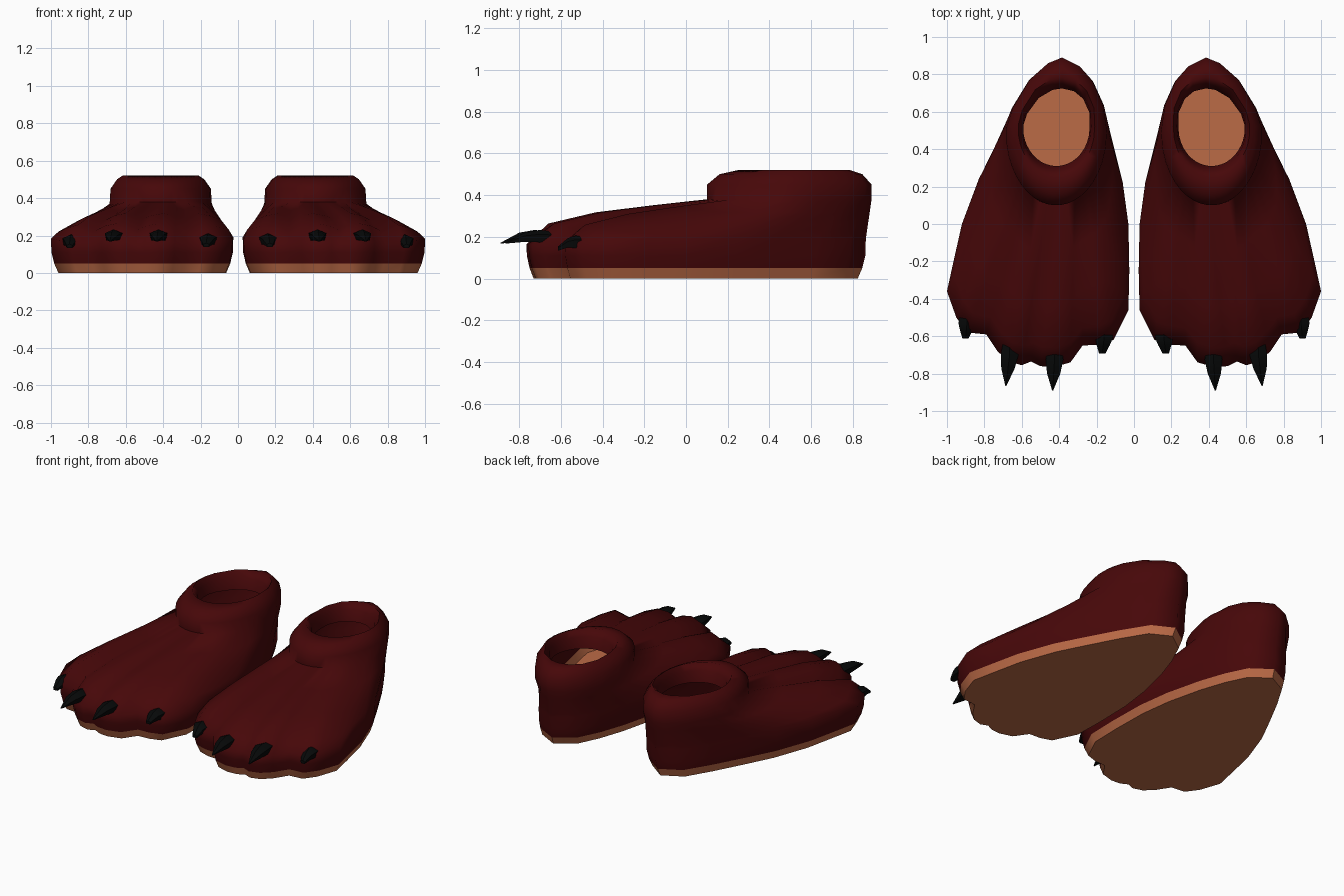
import bpy, bmesh, math
from mathutils import Vector

if "Cube" in bpy.data.objects:
    bpy.data.objects.remove(bpy.data.objects["Cube"])


def material(name, rgb):
    m = bpy.data.materials.new(name)
    m.diffuse_color = (*rgb, 1)
    m.use_nodes = True
    m.node_tree.nodes["Principled BSDF"].inputs["Base Color"].default_value = m.diffuse_color
    return m


RED = material("dark red plush", (0.062, 0.0022, 0.0027))
TAN = material("tan sole", (0.50, 0.145, 0.062))
BLACK = material("black claw", (0.002, 0.0025, 0.0025))


def loft(name, rings, mat, cap_start=False, cap_end=False, angle=50):
    """Skin a list of equal-length closed rings (bottom to top), mirrored to the other foot."""
    bm = bmesh.new()
    vs = [[bm.verts.new(p) for p in r] for r in rings]
    n = len(rings[0])
    for a, b in zip(vs, vs[1:]):
        for i in range(n):
            j = (i + 1) % n
            bm.faces.new((a[j], a[i], b[i], b[j]))   # rings run clockwise: faces outward
    if cap_start:
        bm.faces.new(vs[0])
    if cap_end:
        bm.faces.new(list(reversed(vs[-1])))
    if cap_end:                                      # closed solids only
        bmesh.ops.recalc_face_normals(bm, faces=bm.faces)
    me = bpy.data.meshes.new(name)
    bm.to_mesh(me)
    bm.free()
    me.materials.append(mat)
    ob = bpy.data.objects.new(name, me)
    bpy.context.collection.objects.link(ob)
    mod = ob.modifiers.new("other foot", 'MIRROR')
    mod.use_mirror_merge = False
    bpy.ops.object.select_all(action='DESELECT')
    ob.select_set(True)
    bpy.context.view_layer.objects.active = ob
    bpy.ops.object.shade_smooth_by_angle(angle=math.radians(angle))
    return ob


# Foot outline from heel clockwise: x, y, toe (+) or groove (-) weight
OUTLINE = [(.38, .862, 0), (.52, .79, 0), (.62, .63, 0), (.73, .43, 0), (.83, .24, 0),
           (.92, 0, 0), (.965, -.2, 0), (1.0, -.36, 0), (.95, -.50, .4), (.89, -.58, 1),
           (.79, -.59, -1), (.73, -.68, .3), (.67, -.735, 1), (.60, -.755, .3),
           (.55, -.735, -1), (.50, -.76, .3), (.43, -.765, 1), (.34, -.74, .3),
           (.275, -.65, -1), (.19, -.645, 1), (.11, -.62, .4), (.03, -.46, 0),
           (.025, -.25, 0), (.03, 0, 0), (.06, .22, 0), (.12, .46, 0),
           (.18, .63, 0), (.25, .77, 0)]
N = len(OUTLINE)
CX, CY = .415, .495

# Collar angle per outline point: halfway between true bearing and even spacing
ANGLES = []
for i, (x, y, w) in enumerate(OUTLINE):
    true = math.atan2(x - CX, y - CY) % math.tau if i else 0
    ANGLES.append((true + math.tau * i / N) / 2)


def flat_ring(z, sx, sy):
    return [Vector((.5 + (x - .5) * sx, y * sy, z)) for x, y, w in OUTLINE]


def collar_ring(z, rx, y0, y1, point=0.07):
    """Oval ring, drawn to a slight point at the heel."""
    c, r = (y0 + y1) / 2, (y1 - y0) / 2
    ring = []
    for a in ANGLES:
        back = max(0, math.cos(a))
        s = 1 - point * abs(math.sin(2 * a)) * (back > 0)
        ring.append(Vector((CX - .03 * back + rx * s * math.sin(a),
                            c + r * s * math.cos(a), z)))
    return ring


def instep_ring(t, bump, groove):
    """Blend from the foot edge to the base of the collar."""
    ring = []
    for (x, y, w), c in zip(OUTLINE, collar_ring(0, .275, .10, .888)):
        front = min(1, max(0, (-y - .25) / .4))
        p = Vector((x, y, 0)).lerp(c, t)
        p.z = .19 + .18 * t + front * bump + groove * w
        ring.append(p)
    return ring


# Sole: a thin shell, seen from inside through the opening
loft("sole", [flat_ring(0, .92, .955), flat_ring(.05, .965, .98)], TAN, cap_start=True)

# Hollow plush upper with collar and a turned-in lip
loft("upper", [
    flat_ring(.05, .965, .98), flat_ring(.11, .995, .997),
    instep_ring(0, -.025, 0), instep_ring(.12, .036, .016), instep_ring(.38, .045, .014),
    instep_ring(.7, .028, .008), instep_ring(1, .01, 0),
    collar_ring(.45, .27, .10, .89), collar_ring(.50, .235, .16, .845),
    collar_ring(.52, .205, .25, .785, 0), collar_ring(.48, .185, .29, .745, 0),
    collar_ring(.41, .178, .31, .725, 0)], RED, angle=80)


# Claws: x, y of thickest part, z, tip drift, length, half width, tip bluntness
def claw(name, x, y, z, drift, length, w, tip):
    rings = []
    for dy, dz, s in ((.07, .0, .75), (.0, .0, 1), (-.45 * length, -.004, .75),
                      (-length, -.028, tip)):
        f = max(0, -dy / length)
        rings.append([Vector((x + drift * f + w * s * math.cos(a), y + dy,
                              z + dz + .036 * s * math.sin(a)))
                      for a in (math.radians(d) for d in (25, 90, 155, 220, 320))])
    loft(name, rings, BLACK, True, True, 30)


claw("claw_inner", .16, -.61, .175, .01, .083, .052, .35)
claw("claw_second", .425, -.725, .197, .01, .165, .052, .06)
claw("claw_third", .665, -.70, .197, .02, .165, .052, .06)
claw("claw_outer", .893, -.53, .170, .008, .083, .05, .35)
